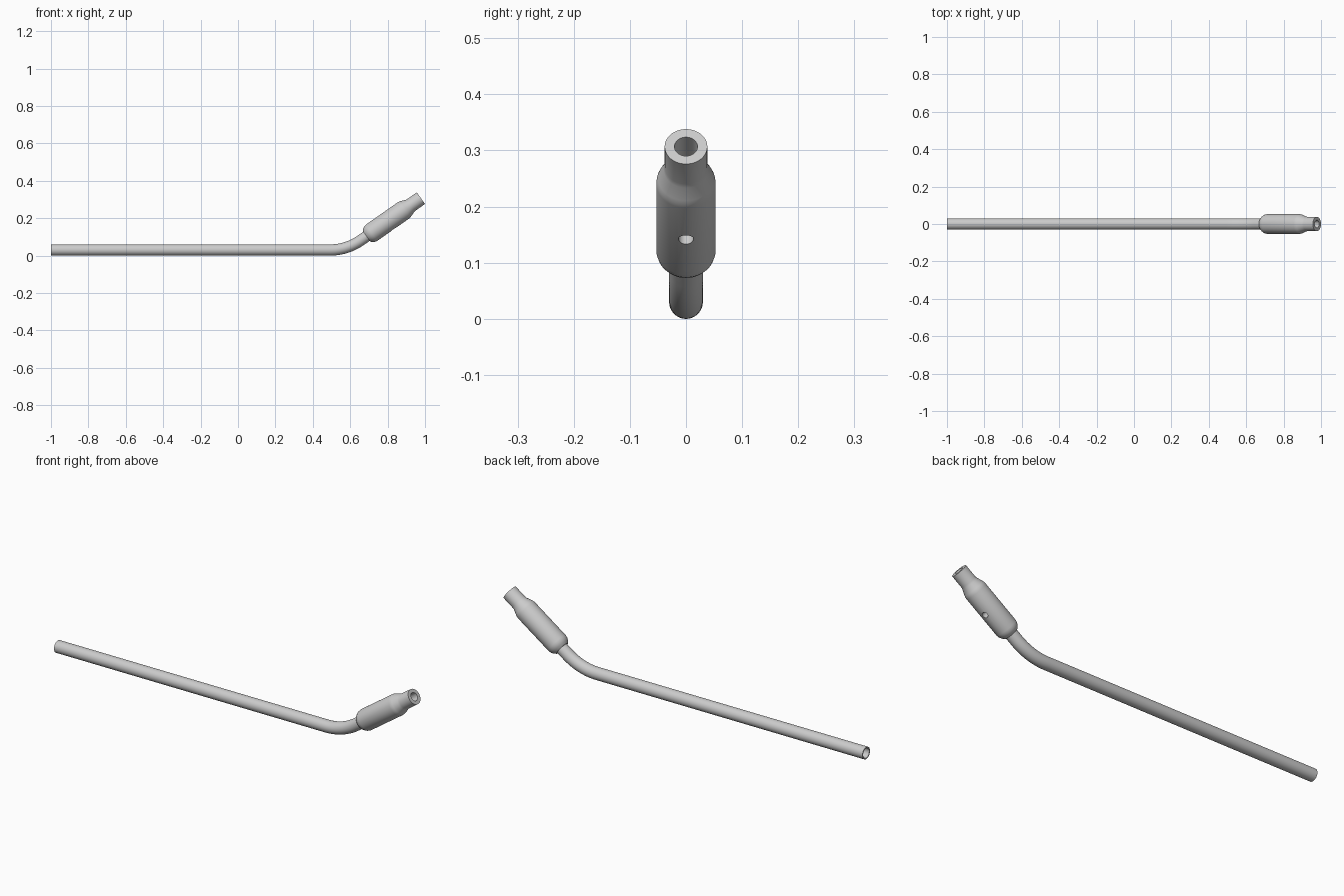
import bpy, bmesh, math
from mathutils import Vector

if "Cube" in bpy.data.objects:
    bpy.data.objects.remove(bpy.data.objects["Cube"])

ANG = math.radians(35)
AXIS = Vector((math.cos(ANG), 0, math.sin(ANG)))
TIP = Vector((0.978, 0, 0.307))   # centre of the socket's open end
TUBE_R, TUBE_IN = 0.03, 0.0245


def sweep(name, rings, closed=False, sides=64):
    """Skin circles given as (centre, tilt in the xz plane, radius)."""
    bm = bmesh.new()
    loops = []
    for c, t, r in rings:
        up = Vector((-math.sin(t), 0, math.cos(t)))
        loops.append([bm.verts.new(c + r * (math.cos(a) * up + math.sin(a) * Vector((0, 1, 0))))
                      for a in (2 * math.pi * i / sides for i in range(sides))])
    pairs = list(zip(loops, loops[1:]))
    if closed:
        pairs.append((loops[-1], loops[0]))
    else:
        bm.faces.new(loops[0])
        bm.faces.new(loops[-1])
    for p, q in pairs:
        for i in range(sides):
            j = (i + 1) % sides
            bm.faces.new((p[i], p[j], q[j], q[i]))
    bmesh.ops.recalc_face_normals(bm, faces=bm.faces)
    me = bpy.data.meshes.new(name)
    bm.to_mesh(me)
    bm.free()
    ob = bpy.data.objects.new(name, me)
    bpy.context.collection.objects.link(ob)
    return ob


def activate(ob):
    bpy.ops.object.select_all(action='DESELECT')
    ob.select_set(True)
    bpy.context.view_layer.objects.active = ob


# Bent hollow tube: straight run, arc, then up into the socket
corner_x = TIP.x - (TIP.z - TUBE_R) / math.tan(ANG)
tangent = 0.09
bend_r = tangent / math.tan(ANG / 2)
start_x = corner_x - tangent
path = [(Vector((-1, 0, TUBE_R)), 0)]
for i in range(17):
    t = ANG * i / 16
    path.append((Vector((start_x + bend_r * math.sin(t), 0,
                         TUBE_R + bend_r * (1 - math.cos(t)))), t))
path.append((TIP - AXIS * 0.335, ANG))
tube = sweep("bent_tube", [(c, t, TUBE_R) for c, t in path] +
             [(c, t, TUBE_IN) for c, t in reversed(path)], closed=True)

# Socket body: (distance back from the open end, radius), from bore floor outwards
profile = [(0.28, 0.0205), (0, 0.0205), (0, 0.038), (0.062, 0.038), (0.072, 0.0395),
           (0.098, 0.0495), (0.106, 0.052), (0.115, 0.053), (0.322, 0.053),
           (0.334, 0.0505), (0.345, 0.0445), (0.355, 0.035)]
socket = sweep("socket", [(TIP - AXIS * d, ANG, r) for d, r in profile])

# Set-screw hole drilled through the underside into the bore
down = Vector((math.sin(ANG), 0, -math.cos(ANG)))
base = TIP - AXIS * 0.214
cutter = sweep("screw_hole_cutter", [(base + down * k, ANG - math.pi / 2, 0.0135)
                                     for k in (0.004, 0.08)], sides=32)
cutter.hide_render = True
mod = socket.modifiers.new("screw_hole", 'BOOLEAN')
mod.operation = 'DIFFERENCE'
mod.solver = 'EXACT'
mod.object = cutter
activate(socket)
bpy.ops.object.modifier_apply(modifier=mod.name)
bpy.data.objects.remove(cutter)

for ob in (tube, socket):
    activate(ob)
    bpy.ops.object.shade_smooth_by_angle(angle=math.radians(30))
